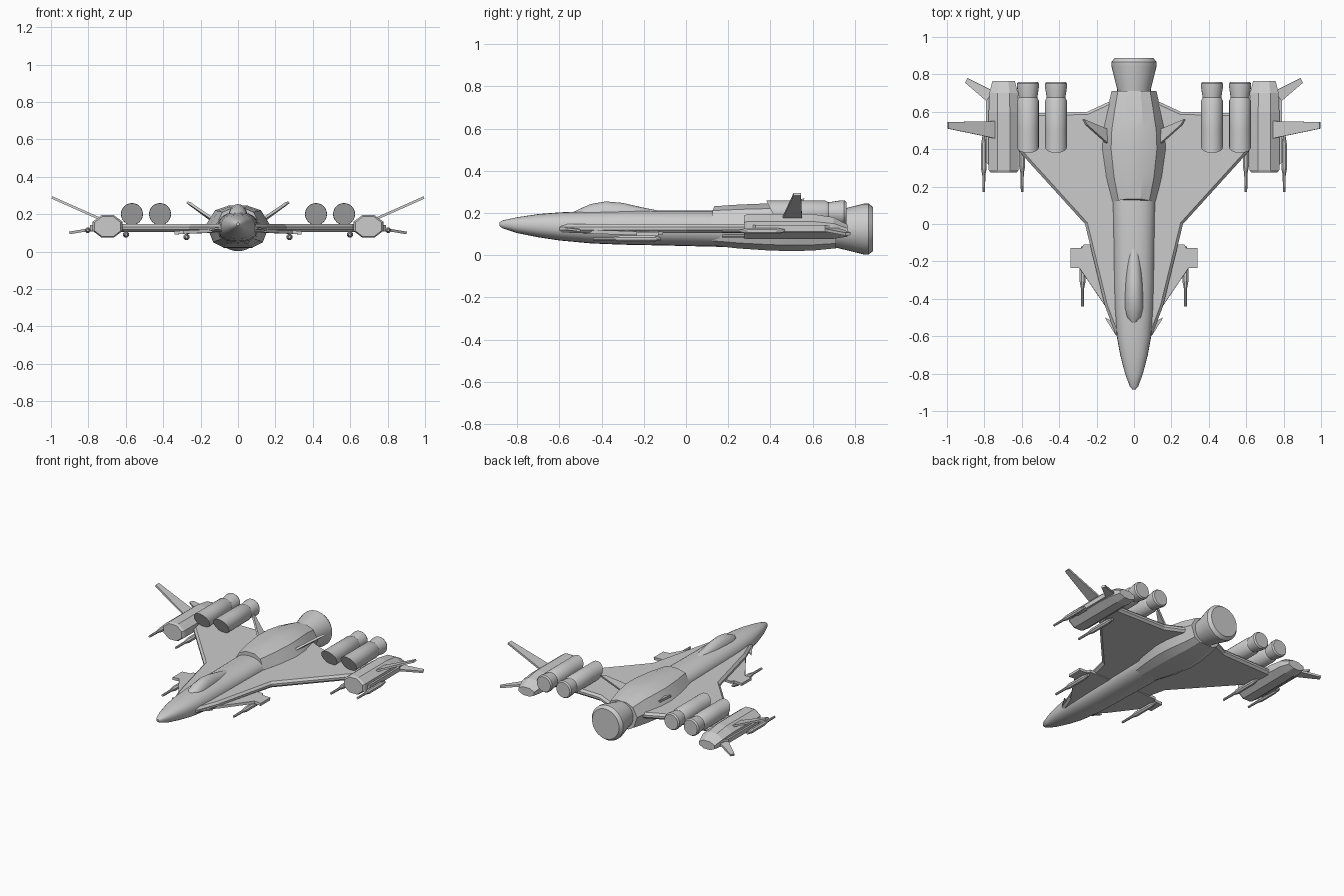
import bpy, bmesh, math
from mathutils import Vector

if "Cube" in bpy.data.objects:
    bpy.data.objects.remove(bpy.data.objects["Cube"])


def finish(name, bm, mirror=False, smooth=30, bevel=0):
    bmesh.ops.recalc_face_normals(bm, faces=bm.faces)
    me = bpy.data.meshes.new(name)
    bm.to_mesh(me)
    bm.free()
    ob = bpy.data.objects.new(name, me)
    bpy.context.collection.objects.link(ob)
    if bevel:
        b = ob.modifiers.new("edge", 'BEVEL')
        b.width, b.segments = bevel, 1
    if mirror:
        ob.modifiers.new("mirror", 'MIRROR').use_clip = False
    if smooth:
        bpy.ops.object.select_all(action='DESELECT')
        ob.select_set(True)
        bpy.context.view_layer.objects.active = ob
        bpy.ops.object.shade_smooth_by_angle(angle=math.radians(smooth))
    return ob


def loft(name, rings, **kw):
    """Skin a list of equal-length point rings and cap both ends."""
    bm = bmesh.new()
    vs = [[bm.verts.new(p) for p in r] for r in rings]
    n = len(vs[0])
    for a, b in zip(vs, vs[1:]):
        for i in range(n):
            j = (i + 1) % n
            bm.faces.new((a[i], a[j], b[j], b[i]))
    bm.faces.new(vs[0])
    bm.faces.new(vs[-1])
    return finish(name, bm, **kw)


def oval(y, w, zb, zt, zm=None, n=24, cx=0, turn=0.0, e=2.0, slant=0.0):
    """Cross-section at y: half width w, bottom, top and widest height."""
    zm = (zb + zt) / 2 if zm is None else zm
    pts = []
    for i in range(n):
        a = 2 * math.pi * (i + turn) / n
        k = 1 / math.cos(math.pi / n) if turn else 1
        c, s = math.cos(a) * k, math.sin(a) * k
        c = math.copysign(abs(c) ** (2 / e), c)
        s = math.copysign(abs(s) ** (2 / e), s)
        z = zm + s * ((zt - zm) if s > 0 else (zm - zb))
        pts.append((cx + w * c, y + slant * (1 - s), z))
    return pts


def plate(name, pts, t, **kw):
    """Flat outline thickened evenly along its normal."""
    p = [Vector(q) for q in pts]
    nrm = (p[1] - p[0]).cross(p[2] - p[0]).normalized() * t / 2
    return loft(name, [[q - nrm for q in p], [q + nrm for q in p]], **kw)


# Fuselage: long nose running into the rear hull
fus = [(-.885, .008, .14, .155, .147), (-.87, .022, .128, .165, .147),
       (-.8, .048, .105, .18, .145), (-.7, .074, .085, .195, .14),
       (-.6, .092, .07, .203, .135), (-.45, .103, .056, .21, .13),
       (-.3, .107, .05, .212, .13), (-.1, .11, .046, .211, .13),
       (.15, .115, .04, .211, .13), (.3, .115, .04, .2, .13)]
loft("fuselage", [oval(*r, e=2.3) for r in fus])

# Canopy
can = [(-.53, .012, .19, .207), (-.5, .04, .18, .222), (-.45, .05, .18, .243),
       (-.38, .05, .18, .255), (-.3, .046, .18, .248), (-.2, .036, .18, .225),
       (-.13, .024, .18, .211)]
loft("canopy", [oval(*r, zm=.19, n=16) for r in can])

# Rear hull, faceted profile (half) scaled along its length
half = [(.3, 1), (.72, .78), (1, .1), (.78, -.75), (.45, -1)]
prof = half + [(-x, z) for x, z in reversed(half)]
hull = [(.12, .115, .045, .232), (.25, .148, .032, .24), (.4, .17, .022, .246),
        (.5, .165, .02, .246), (.6, .145, .022, .238), (.71, .12, .033, .215)]
loft("rear_hull", [[(x * w, y - (.02 * (1 - abs(x)) if y < .13 else 0) * -1,
                     (zb + zt) / 2 + z * (zt - zb) / 2) for x, z in prof]
                   for y, w, zb, zt in hull], smooth=20)

# Main nozzle
loft("main_nozzle", [oval(y, r, .124 - r, .124 + r, n=32) for y, r in
                     [(.68, .088), (.72, .09), (.845, .121), (.865, .121), (.887, .104)]])

# Delta wing with bevelled rim
edge = [(.09, -.61), (.155, -.44), (.262, 0), (.62, .395), (.65, .59), (.25, .60), (.12, .66)]
outline = edge + [(-x, y) for x, y in reversed(edge)]
plate("delta_wing", [(x, y, .126) for x, y in outline], .042, smooth=0, bevel=.014)

# Canards and small nose fins
plate("canard", [(.08, -.5, .112), (.15, -.445, .111), (.292, -.235, .104), (.34, -.235, .101),
                 (.34, -.13, .101), (.28, -.13, .104), (.27, -.11, .105), (.08, -.11, .112)],
      .018, mirror=True, smooth=0)
plate("nose_fin", [(.08, -.61, .13), (.1, -.59, .127), (.15, -.51, .118), (.155, -.5, .117),
                   (.125, -.515, .122), (.08, -.53, .13)], .01, mirror=True, smooth=0)

# Paired thrusters above each wing, slanted fronts and flared tails
for tag, cx in (("inner", .417), ("outer", .567)):
    rings = [oval(.38, .058, .143, .259, cx=cx, slant=.03),
             oval(.5, .058, .143, .259, cx=cx)]
    for y, r in [(.66, .058), (.675, .05), (.735, .059), (.75, .059), (.76, .052)]:
        rings.append(oval(y, r, .201 - r, .201 + r, cx=cx))
    loft(tag + "_thruster", rings, mirror=True)

# Wing tip pods: octagonal, tapering at the rear
pod = [(.275, .07, .08, .188), (.29, .08, .076, .195), (.6, .08, .076, .195),
       (.7, .076, .078, .18), (.765, .06, .088, .145)]
loft("tip_pod", [oval(*r, n=8, turn=.5, cx=.697) for r in pod], mirror=True, smooth=0)
plate("pod_side_rail", [(.76, .3, .128), (.79, .33, .128), (.79, .66, .128), (.76, .7, .128)],
      .03, mirror=True, smooth=0)

# Guns under canards and beside the pods
for name, cx, cz, y0, y1, r in [("canard_gun", .275, .078, -.44, -.12, .016),
                                ("inner_pod_gun", .598, .092, .17, .5, .016),
                                ("outer_pod_gun", .803, .115, .17, .47, .015)]:
    L = y1 - y0
    rings = [oval(y0 + f * L, r * k, cz - r * k, cz + r * k, n=8, turn=.5, cx=cx)
             for f, k in [(0, .45), (.3, .55), (.42, 1), (.85, 1), (1, .5)]]
    loft(name, rings, mirror=True, smooth=0)
plate("gun_mount", [(.75, .37, .115), (.805, .37, .115), (.805, .45, .115), (.75, .47, .115)],
      .014, mirror=True, smooth=0)

# Fins: raised tip fin, lower tip fin, dorsal fin
plate("tip_fin", [(.73, .455, .172), (.995, .51, .29), (.995, .545, .29), (.73, .55, .172)],
      .013, mirror=True, smooth=0)
plate("lower_tip_fin", [(.75, .625, .126), (.902, .755, .1), (.89, .78, .102), (.75, .71, .126)],
      .014, mirror=True, smooth=0)
plate("dorsal_fin", [(.12, .41, .165), (.255, .53, .257), (.272, .56, .265), (.13, .5, .16)],
      .014, mirror=True, smooth=0)
